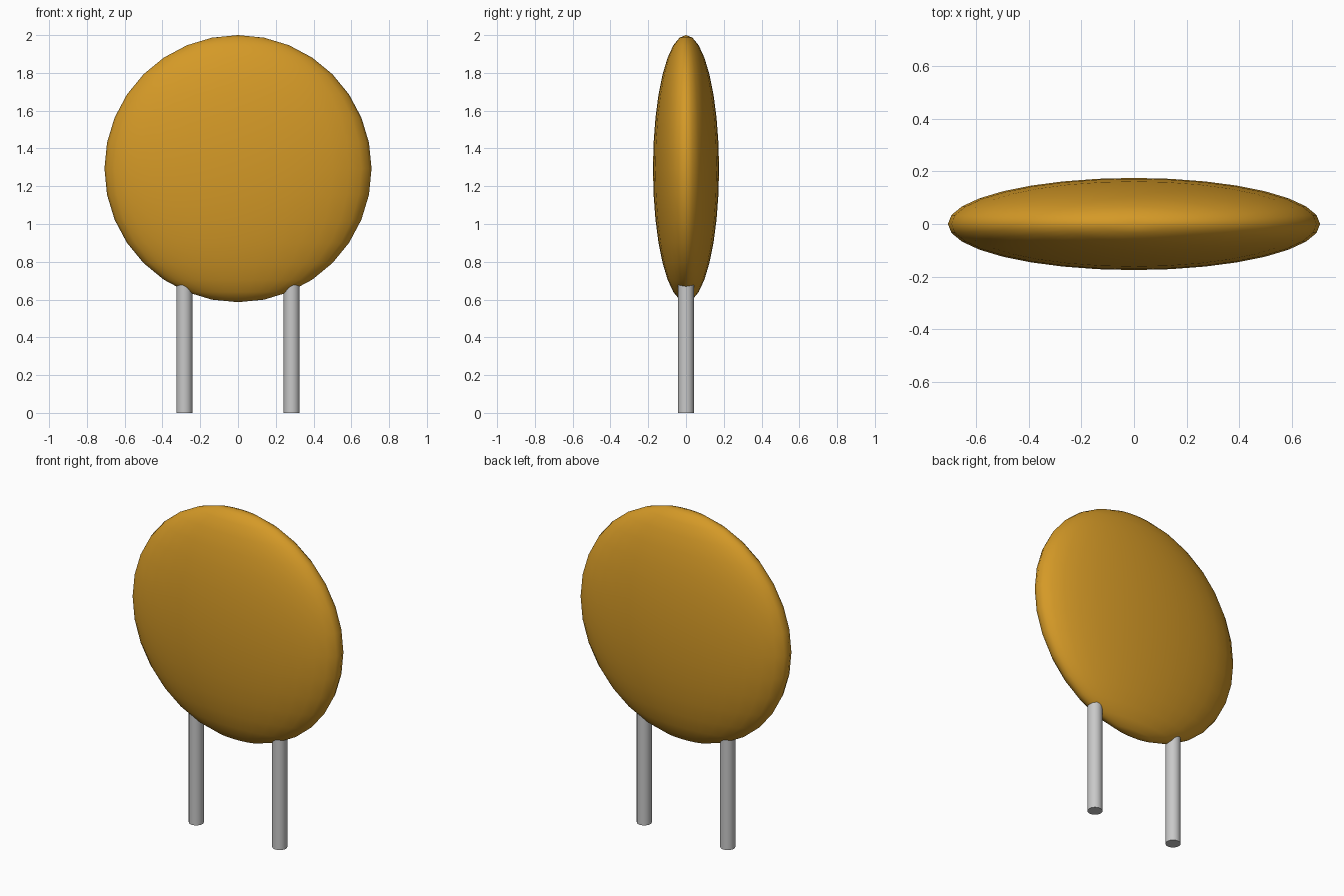
import bpy
import math

cube = bpy.data.objects.get("Cube")
if cube:
    bpy.data.objects.remove(cube, do_unlink=True)


def make_material(name, colour):
    mat = bpy.data.materials.new(name)
    mat.use_nodes = True
    mat.diffuse_color = colour
    mat.node_tree.nodes["Principled BSDF"].inputs["Base Color"].default_value = colour
    return mat


def finish(name, mat, angle):
    obj = bpy.context.object
    obj.name = name
    obj.data.name = name
    obj.data.materials.append(mat)
    bpy.ops.object.transform_apply(location=False, rotation=False, scale=True)
    bpy.ops.object.shade_smooth_by_angle(angle=math.radians(angle))
    return obj


amber = make_material("amber", (0.66, 0.32, 0.02, 1))
grey_metal = make_material("grey_metal", (0.58, 0.58, 0.58, 1))

# Flattened round body
RADIUS = 0.707
bpy.ops.mesh.primitive_uv_sphere_add(segments=32, ring_count=16, radius=1,
                                     location=(0, 0, 2 - RADIUS))
bpy.context.object.scale = (RADIUS, 0.175, RADIUS)
finish("disc_body", amber, 180)

# Two straight legs, their tops buried in the body
LEG_TOP = 0.8
for name, x in (("left_leg", 0.284), ("right_leg", -0.284)):
    bpy.ops.mesh.primitive_cylinder_add(vertices=32, radius=0.042, depth=LEG_TOP,
                                        location=(x, 0, LEG_TOP / 2))
    finish(name, grey_metal, 30)
